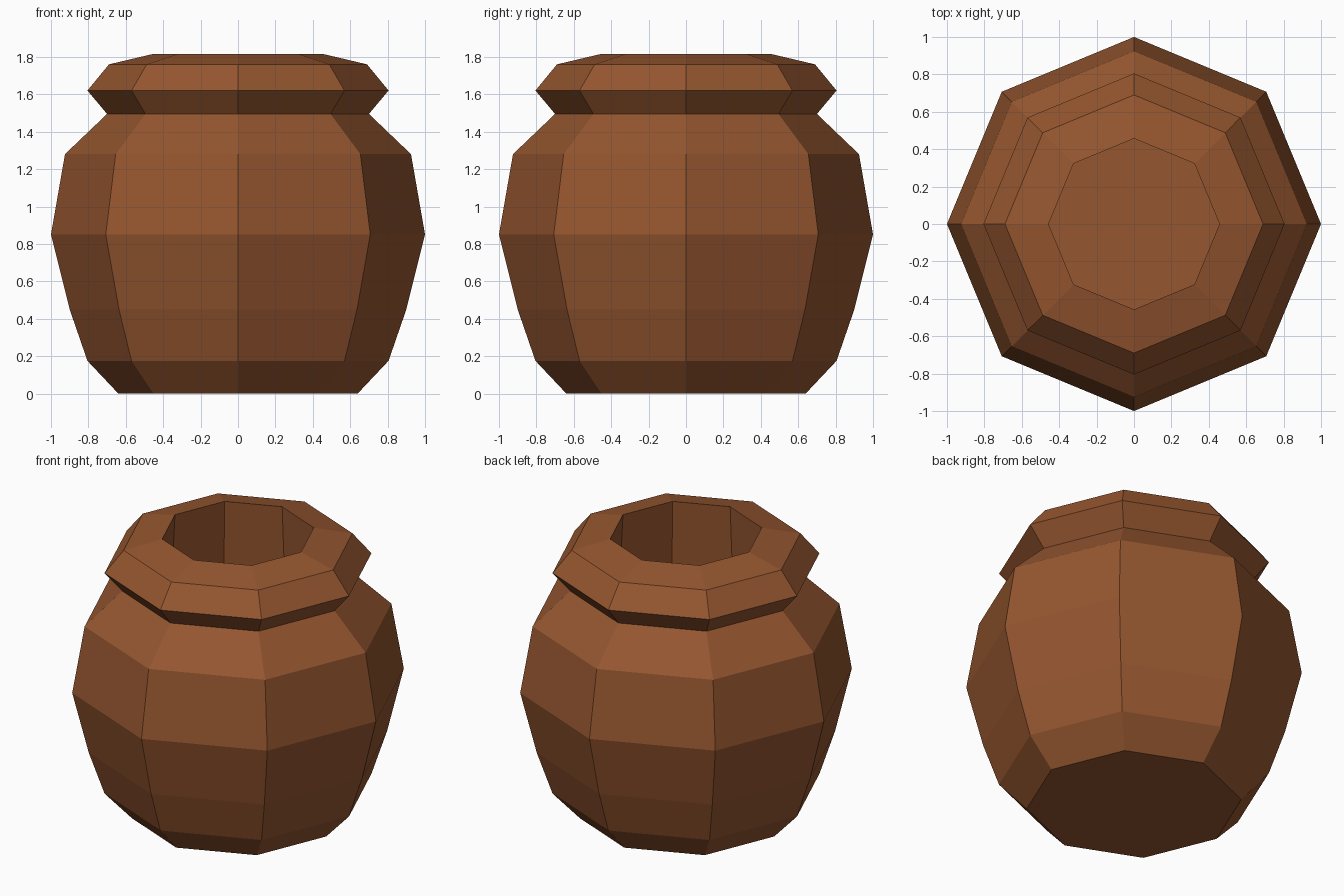
import bpy, bmesh
from math import cos, sin, pi

if "Cube" in bpy.data.objects:
    bpy.data.objects.remove(bpy.data.objects["Cube"])

SIDES = 8

# Pot profile (radius, height): base, belly, neck, lip, then the inner wall
profile = [(0.64, 0.0), (0.805, 0.175), (0.90, 0.45), (1.0, 0.85),
           (0.925, 1.28), (0.70, 1.495), (0.805, 1.62), (0.69, 1.76),
           (0.457, 1.815), (0.49, 1.2)]

bm = bmesh.new()
rings = [[bm.verts.new((r * cos(2 * pi * i / SIDES), r * sin(2 * pi * i / SIDES), z))
          for i in range(SIDES)] for r, z in profile]

# Walls between neighbouring rings
for low, high in zip(rings, rings[1:]):
    for i in range(SIDES):
        j = (i + 1) % SIDES
        bm.faces.new((low[i], low[j], high[j], high[i]))

# Underside and inner floor
bm.faces.new(rings[0][::-1])
bm.faces.new(rings[-1])
bmesh.ops.recalc_face_normals(bm, faces=bm.faces)

mesh = bpy.data.meshes.new("clay_pot")
bm.to_mesh(mesh)
bm.free()
pot = bpy.data.objects.new("clay_pot", mesh)
bpy.context.collection.objects.link(pot)

# Brown clay
clay = bpy.data.materials.new("brown_clay")
clay.diffuse_color = (0.30, 0.093, 0.029, 1)
clay.use_nodes = True
clay.node_tree.nodes["Principled BSDF"].inputs["Base Color"].default_value = clay.diffuse_color
mesh.materials.append(clay)
